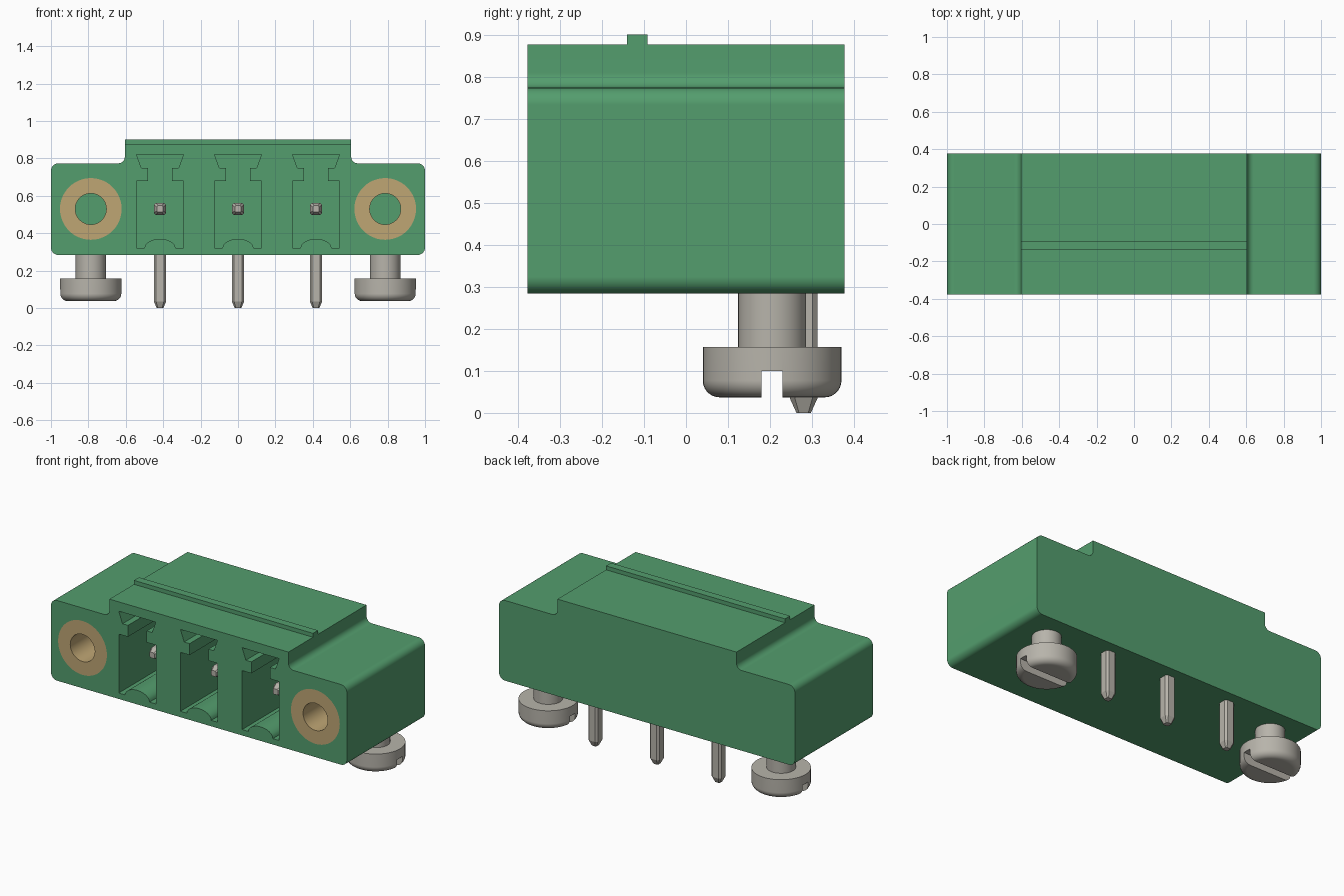
import bpy, bmesh
from math import sin, cos, pi
from mathutils import Vector, Matrix

if "Cube" in bpy.data.objects:
    bpy.data.objects.remove(bpy.data.objects["Cube"])


def material(name, rgb):
    m = bpy.data.materials.new(name)
    m.use_nodes = True
    m.diffuse_color = (*rgb, 1)
    m.node_tree.nodes["Principled BSDF"].inputs["Base Color"].default_value = (*rgb, 1)
    return m


GREEN = material("green plastic", (0.088, 0.34, 0.155))
BRASS = material("brass", (0.52, 0.38, 0.175))
METAL = material("tinned metal", (0.475, 0.455, 0.405))


def make(name, bm, mat):
    bmesh.ops.remove_doubles(bm, verts=bm.verts, dist=1e-5)
    bmesh.ops.recalc_face_normals(bm, faces=bm.faces)
    mesh = bpy.data.meshes.new(name)
    bm.to_mesh(mesh)
    bm.free()
    mesh.materials.append(mat)
    ob = bpy.data.objects.new(name, mesh)
    bpy.context.collection.objects.link(ob)
    return ob


def activate(ob):
    bpy.ops.object.select_all(action='DESELECT')
    ob.select_set(True)
    bpy.context.view_layer.objects.active = ob


def smooth(ob):
    activate(ob)
    bpy.ops.object.shade_smooth_by_angle(angle=0.55)
    mod = ob.modifiers.new("even normals", 'WEIGHTED_NORMAL')
    mod.keep_sharp = True


def cut(ob, cutter):
    """Subtract a cutter, then discard it."""
    activate(ob)
    mod = ob.modifiers.new("cut", 'BOOLEAN')
    mod.operation, mod.solver, mod.object = 'DIFFERENCE', 'EXACT', cutter
    bpy.ops.object.modifier_apply(modifier=mod.name)
    bpy.data.objects.remove(cutter)


def rounded(corners, steps=7):
    """Round each right-angled corner (x, z, radius)."""
    out = []
    for i, (x, z, r) in enumerate(corners):
        p = Vector((x, z))
        if not r:
            out.append(p)
            continue
        u = (Vector(corners[i - 1][:2]) - p).normalized()
        v = (Vector(corners[(i + 1) % len(corners)][:2]) - p).normalized()
        for k in range(steps + 1):
            t = k / steps * pi / 2
            out.append(p + r * (u + v) - r * (v * cos(t) + u * sin(t)))
    return out


def prism(name, profile, y0, y1, mat):
    """Extrude an x-z outline along y."""
    bm = bmesh.new()
    face = bm.faces.new([bm.verts.new((x, y0, z)) for x, z in profile])
    ext = bmesh.ops.extrude_face_region(bm, geom=[face])
    moved = [g for g in ext["geom"] if isinstance(g, bmesh.types.BMVert)]
    bmesh.ops.translate(bm, verts=moved, vec=(0, y1 - y0, 0))
    return make(name, bm, mat)


def lathe(name, profile, place, mat, closed=False):
    """Spin a radius-height outline around z, then place it."""
    bm = bmesh.new()
    vs = [bm.verts.new((r, 0, h)) for r, h in profile]
    pairs = list(zip(vs, vs[1:])) + ([(vs[-1], vs[0])] if closed else [])
    es = [bm.edges.new(p) for p in pairs]
    bmesh.ops.spin(bm, geom=vs + es, cent=(0, 0, 0), axis=(0, 0, 1),
                   angle=2 * pi, steps=48, use_merge=False)
    bmesh.ops.transform(bm, matrix=place, verts=bm.verts)
    return make(name, bm, mat)


def bar(name, place, length, mat, half=0.033, chamfer=0.012, taper=0.035):
    """Square bar with chamfered edges and a tapered tip at its origin."""
    bm = bmesh.new()
    a, b = half, half - chamfer
    section = [(a, -b), (a, b), (b, a), (-b, a), (-a, b), (-a, -b), (-b, -a), (b, -a)]
    rings = [[bm.verts.new((x * s, y * s, h)) for x, y in section]
             for s, h in ((0.52, 0), (1, taper), (1, length))]
    for lo, hi in zip(rings, rings[1:]):
        for i in range(8):
            j = (i + 1) % 8
            bm.faces.new((lo[i], lo[j], hi[j], hi[i]))
    bm.faces.new(rings[0])
    bm.faces.new(rings[-1])
    bmesh.ops.transform(bm, matrix=place, verts=bm.verts)
    return make(name, bm, mat)


FRONT, BACK, BASE = -0.377, 0.377, 0.284
AXIS = 0.53
INTO = Matrix.Rotation(-pi / 2, 4, 'X')   # turns z towards +y

# Housing with rounded flanges and a raised middle
half_outline = [(1, BASE, 0.04), (1, 0.774, 0.04), (0.605, 0.774, 0.035), (0.605, 0.877, 0)]
mirrored = [(-x, z, r) for x, z, r in reversed(half_outline)]
housing = prism("housing", rounded(half_outline + mirrored), FRONT, BACK, GREEN)

# Keyed sockets with an arched floor, each holding a bent pin
side = [(0.083, 0.32), (0.125, 0.32), (0.125, 0.68), (0.063, 0.68),
        (0.063, 0.75), (0.1, 0.75), (0.125, 0.82)]
arch = [(0.083 * cos(t), 0.32 + 0.05 * sin(t)) for t in (pi * k / 12 for k in range(11, 0, -1))]
socket = side + [(-x, z) for x, z in reversed(side)] + arch
for label, x in (("right", -0.417), ("middle", 0), ("left", 0.417)):
    cut(housing, prism("socket_cutter", [(x + px, z) for px, z in socket], FRONT - 0.1, 0.2, GREEN))
    bar(label + "_contact_pin", Matrix.Translation((x, -0.235, AXIS)) @ INTO, 0.53, METAL)
    bar(label + "_solder_pin", Matrix.Translation((x, 0.28, 0)), AXIS + 0.03, METAL)

# Threaded brass inserts and slotted screws in both flanges
fillet = [(0.165 - 0.04 * (1 - sin(t)), 0.037 + 0.04 * (1 - cos(t)))
          for t in (pi / 2 * k / 7 for k in range(8))]
screw_outline = [(0, 0.037)] + fillet + [(0.165, 0.157), (0.081, 0.157), (0.081, 0.32), (0, 0.32)]
for label, x in (("right", -0.787), ("left", 0.787)):
    seat = Matrix.Translation((x, FRONT, AXIS)) @ INTO
    cut(housing, lathe("insert_cutter", [(0, -0.1), (0.165, -0.1), (0.165, 0.4), (0, 0.4)], seat, GREEN))
    smooth(lathe(label + "_insert", [(0.083, 0), (0.165, 0), (0.165, 0.4), (0.083, 0.4)],
                 seat, BRASS, closed=True))
    screw = lathe(label + "_screw", screw_outline, Matrix.Translation((x, 0.205, 0)), METAL)
    slot = [(x - 0.3, 0), (x + 0.3, 0), (x + 0.3, 0.1), (x - 0.3, 0.1)]
    cut(screw, prism("slot_cutter", slot, 0.18, 0.23, METAL))
    smooth(screw)
smooth(housing)

# Rib across the top
prism("top_rib", [(-0.605, 0.86), (0.605, 0.86), (0.605, 0.901), (-0.605, 0.901)], -0.14, -0.092, GREEN)
